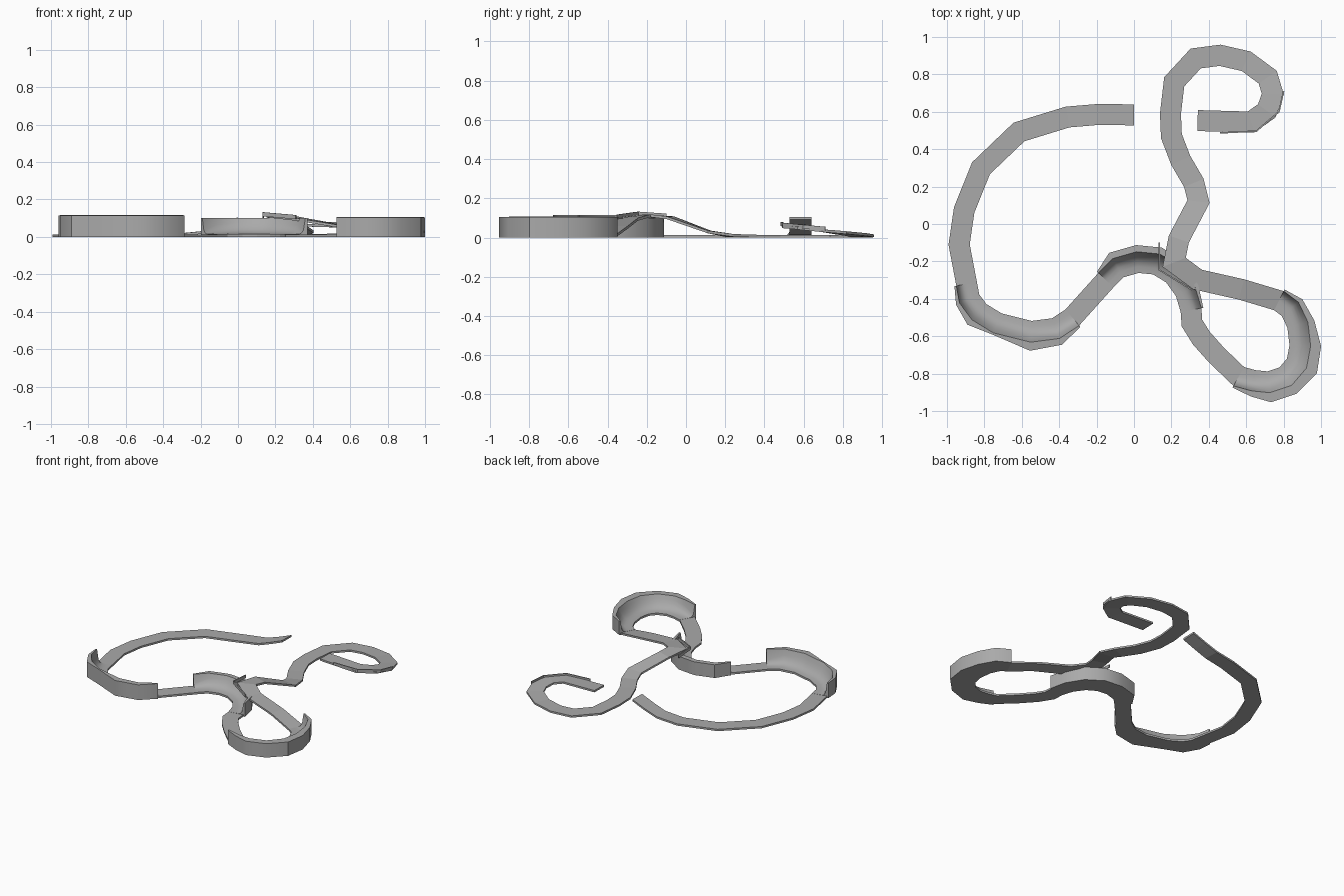
import bpy
import math
from mathutils import Vector

if "Cube" in bpy.data.objects:
    bpy.data.objects.remove(bpy.data.objects["Cube"], do_unlink=True)

HALF = 0.056      # half of the road width
THICK = 0.014     # road slab thickness

grey = bpy.data.materials.new("track grey")
grey.use_nodes = True
grey.diffuse_color = (0.4, 0.4, 0.4, 1)
grey.node_tree.nodes["Principled BSDF"].inputs["Base Color"].default_value = grey.diffuse_color


def side_vectors(path):
    """Mitred horizontal vectors pointing to the right of travel."""
    result = []
    for i, p in enumerate(path):
        sides = []
        for a, b in ((i - 1, i), (i, i + 1)):
            if a >= 0 and b < len(path):
                d = path[b] - path[a]
                sides.append(Vector((d.y, -d.x, 0)).normalized())
        mean = sum(sides, Vector()).normalized()
        result.append(mean / max(mean.dot(sides[0]), 0.75))
    return result


def loft(name, rings, smooth=0):
    """Closed tube through matching rings, capped at both ends."""
    n = len(rings[0])
    verts = [v for ring in rings for v in ring]
    faces = [list(range(n))[::-1], list(range(len(verts) - n, len(verts)))]
    for r in range(len(rings) - 1):
        for k in range(n):
            a, b = r * n + k, r * n + (k + 1) % n
            faces.append([a, b, b + n, a + n])
    mesh = bpy.data.meshes.new(name)
    mesh.from_pydata(verts, [], faces)
    mesh.materials.append(grey)
    obj = bpy.data.objects.new(name, mesh)
    bpy.context.collection.objects.link(obj)
    bpy.ops.object.select_all(action="DESELECT")
    obj.select_set(True)
    bpy.context.view_layer.objects.active = obj
    bpy.ops.object.mode_set(mode="EDIT")
    bpy.ops.mesh.select_all(action="SELECT")
    bpy.ops.mesh.normals_make_consistent(inside=False)
    bpy.ops.object.mode_set(mode="OBJECT")
    if smooth:
        bpy.ops.object.shade_smooth_by_angle(angle=math.radians(smooth))
    return obj


def path(points, z=THICK):
    return [Vector((*p, z)) if len(p) == 2 else Vector(p) for p in points]


# Centre line of each stretch, on the top surface of the road
jump_ramp = path([(0, .583, .105), (-.1, .585, .065), (-.2, .585, .03)])
big_curve = path([(-.355, .572), (-.615, .492), (-.818, .298), (-.908, .075),
                  (-.935, -.11)])
left_bend = path([(-.895, -.32), (-.88, -.4), (-.828, -.47), (-.73, -.53),
                  (-.55, -.575), (-.418, -.558), (-.33, -.5)])
middle_bend = path([(-.15, -.3), (-.085, -.235), (.02, -.205), (.12, -.215),
                    (.21, -.27), (.275, -.36), (.305, -.46)])
link = path([(.31, -.53), (.36, -.61), (.44, -.7)])
right_bend = path([(.56, -.815), (.64, -.837), (.72, -.845), (.81, -.815), (.87, -.745),
                   (.888, -.65), (.875, -.54), (.835, -.455), (.775, -.41)])
bridge = path([(.575, -.35, .06), (.34, -.297, .1), (.215, -.205, .118),
               (.24, -.08, .108), (.345, .12, .035), (.32, .22, .018)])
back_loop = path([(.25, .34), (.2, .47), (.195, .59), (.215, .76), (.33, .885),
                  (.46, .902, .016), (.6, .87, .022), (.715, .785, .032),
                  (.742, .695, .042), (.71, .605, .055), (.625, .545, .062),
                  (.34, .553, .07)])
whole = (jump_ramp + big_curve + left_bend + middle_bend + link
         + right_bend + bridge + back_loop)
sides = side_vectors(whole)

# Road slab
down = Vector((0, 0, -THICK))
rings = []
for p, s in zip(whole, sides):
    left, right = p - s * HALF, p + s * HALF
    rings.append([left, right, right + down, left + down])
loft("road", rings)


def bank(name, points, turn, height, margins):
    """Banked kerb: curved inside, flat top and upright outer wall."""
    first = whole.index(points[0])
    rings = []
    for i, p in enumerate(points):
        out = sides[first + i] * turn
        edge = min(i, len(points) - 1 - i)
        power = (14, 5, 3)[min(edge, 2)]
        ring = []
        for t in (0, .3, .5, .65, .78, .9, 1):
            q = p + out * HALF * (2 * t - 1)
            q.z = THICK + .001 + (height - THICK) * t ** power
            ring.append(q)
        rim = p + out * (HALF + margins[i])
        ring += [Vector((rim.x, rim.y, height)), Vector((rim.x, rim.y, 0))]
        foot = p - out * HALF
        ring.append(Vector((foot.x, foot.y, 0)))
        rings.append(ring)
    loft(name, rings, smooth=35)


bank("left_bank", left_bend, 1, .115, (.01, .02, .035, .01, .045, .035, .01))
bank("middle_bank", middle_bend, -1, .1, (.01, .035, .035, .035, .03, .02, .01))
bank("right_bank", right_bend, 1, .105,
     (.01, .03, .05, .05, .06, .055, .035, .025, .01))


def rail(name, points, height):
    """Thin upright guard rail."""
    rings = []
    for p, s in zip(points, side_vectors(points)):
        up, w = Vector((0, 0, height)), s * .004
        rings.append([p - w, p + w, p + w + up, p - w + up])
    loft(name, rings)


rail("bridge_rail", path([(.135, -.1, .1), (.135, -.245, .11), (.31, -.352, .095)]), .022)
rail("loop_rail", path([(.8, .71, .035), (.775, .6, .045), (.655, .497, .055),
                        (.46, .487, .06)]), .02)
